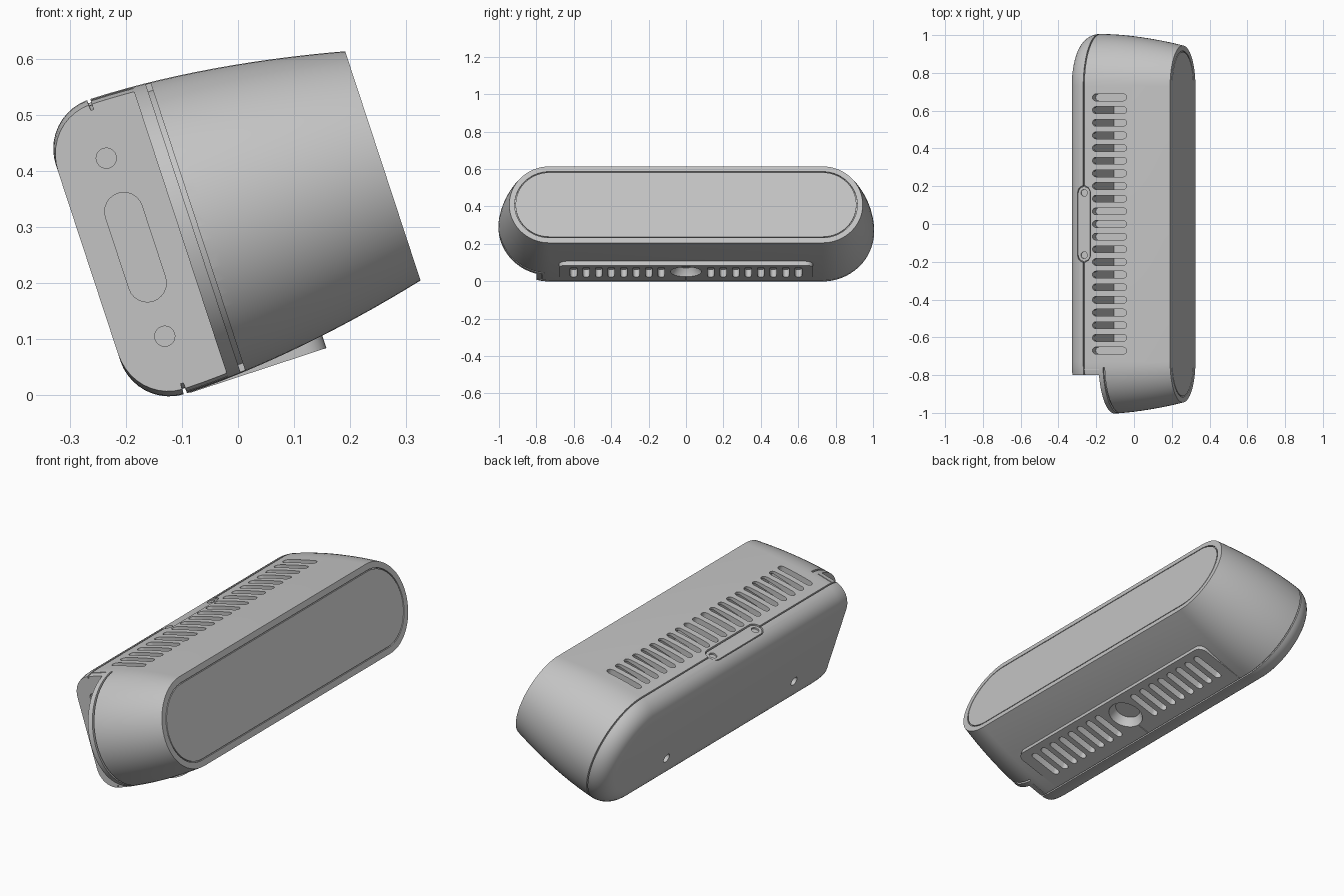
import bpy, bmesh, math
from mathutils import Matrix, Vector

if "Cube" in bpy.data.objects:
    bpy.data.objects.remove(bpy.data.objects["Cube"])

# Local frame: x runs back to front along the housing, z is its height from
# the centre line; TILT leans it back onto its foot.
TILT = Matrix.Rotation(math.radians(-18.2), 4, 'Y') @ Matrix.Translation((0, 0, 0.308))
SPINE = 0.73      # half length of the straight part of the housing

grey = bpy.data.materials.new("satin_grey")
grey.use_nodes = True
grey.diffuse_color = (0.55, 0.55, 0.55, 1)
grey.node_tree.nodes["Principled BSDF"].inputs["Base Color"].default_value = (0.55, 0.55, 0.55, 1)


def pill(bm, axes, centre, half, stations, seg=12, closed=False):
    """Loft pill outlines of (height, radius); axes name long, wide, height."""
    idx = ["xyz".index(c) for c in axes]
    rings = []
    for h, r in stations:
        ring = []
        for side in (1, -1):
            for i in range(seg + 1):
                a = math.pi * (i / seg - 0.5)
                p = Vector(centre)
                p[idx[0]] += side * (half + r * math.cos(a))
                p[idx[1]] += side * r * math.sin(a)
                p[idx[2]] += h
                ring.append(bm.verts.new(p))
        rings.append(ring)
    pairs = list(zip(rings, rings[1:]))
    if closed:
        pairs.append((rings[-1], rings[0]))
    else:
        bm.faces.new(rings[0])
        bm.faces.new(rings[-1])
    for low, high in pairs:
        for i in range(len(low)):
            j = (i + 1) % len(low)
            bm.faces.new((low[i], low[j], high[j], high[i]))


def box(bm, low, high):
    low, high = Vector(low), Vector(high)
    mat = Matrix.Translation((low + high) / 2) @ Matrix.Diagonal((*(high - low), 1))
    return bmesh.ops.create_cube(bm, size=1, matrix=mat)["verts"]


def finish(bm, name):
    bmesh.ops.remove_doubles(bm, verts=bm.verts, dist=1e-5)
    bmesh.ops.recalc_face_normals(bm, faces=bm.faces)
    bm.transform(TILT)
    mesh = bpy.data.meshes.new(name)
    bm.to_mesh(mesh)
    bm.free()
    obj = bpy.data.objects.new(name, mesh)
    bpy.context.collection.objects.link(obj)
    mesh.materials.append(grey)
    return obj


def combine(obj, tool, operation='DIFFERENCE'):
    tool.hide_render = True
    mod = obj.modifiers.new("cut", 'BOOLEAN')
    mod.operation, mod.solver, mod.object = operation, 'EXACT', tool
    bpy.context.view_layer.objects.active = obj
    bpy.ops.object.modifier_apply(modifier=mod.name)
    bpy.data.objects.remove(tool)


def smooth(obj):
    bpy.ops.object.select_all(action='DESELECT')
    obj.select_set(True)
    bpy.context.view_layer.objects.active = obj
    bpy.ops.object.shade_smooth_by_angle(angle=math.radians(30))


# Housing: rounded back cover, seam groove, then a gentle taper to the front
profile = []
for i in range(11):
    a = math.radians(i * 8.8)
    profile.append((-0.088 - 0.092 * math.cos(a), 0.184 + 0.092 * math.sin(a)))
profile += [(-0.0905, 0.266), (-0.0855, 0.266)]
for i in range(15):
    t = i / 14
    profile.append((-0.085 + 0.458 * t, 0.276 - 0.061 * t ** 1.8))
bm = bmesh.new()
pill(bm, "yzx", (0, 0, 0), SPINE, profile, 32)
housing = finish(bm, "housing")

# Foot: flat vent block under the front shell
bm = bmesh.new()
box(bm, (-0.08, -0.68, -0.277), (0.176, 0.68, -0.2))
corners = [e for e in bm.edges if all(v.co.x > 0 for v in e.verts)
           and abs(e.verts[0].co.z - e.verts[1].co.z) > 0.01]
bmesh.ops.bevel(bm, geom=corners, offset=0.04, segments=6, profile=0.5, affect='EDGES')
combine(housing, finish(bm, "foot"), 'UNION')

# End notch, inner chambers, tab pocket, back holes and front panel seam
bm = bmesh.new()
box(bm, (-0.3, -1.1, -0.5), (-0.007, -0.8, 0.5))
for side in (-1, 1):
    a, b = sorted((side * 0.1, side * 0.635))
    box(bm, (-0.04, a, -0.093), (0.15, b, 0.245))
    pill(bm, "yzx", (0, side * 0.5 - 0.02, -0.12), 0, [(-0.22, 0.022), (-0.15, 0.022)])
pill(bm, "yxz", (-0.088, 0, 0), 0.165, [(0.255, 0.037), (0.3, 0.037)])
pill(bm, "yzx", (0, 0, 0), SPINE,
     [(0.363, 0.181), (0.363, 0.186), (0.39, 0.186), (0.39, 0.181)], 32, True)
combine(housing, finish(bm, "main_cutter"))

# Vents, round foot recess, end plate recesses and seam lines
bm = bmesh.new()
for i in range(-10, 11):
    pill(bm, "xyz", (0.0525, i * 0.067, 0), 0.0745, [(0.22, 0.018), (0.3, 0.018)], 8)
for side in (-1, 1):
    for i in range(8):
        pill(bm, "xyz", (0.06, side * (0.132 + i * 0.067), 0), 0.065,
             [(-0.32, 0.018), (-0.235, 0.018)], 8)
    pill(bm, "zxy", (-0.091, 0, side * 0.167), 0, [(-0.9, 0.018), (-0.79, 0.018)])
    a, b = sorted((side * 0.266, side * 0.3))
    box(bm, (-0.088, -0.772, a), (-0.006, -0.767, b))
pill(bm, "zxy", (-0.091, 0, 0), 0.067, [(-0.9, 0.034), (-0.79, 0.034)])
pill(bm, "xyz", (0.065, 0, 0), 0, [(-0.32, 0.085), (-0.27, 0.082), (-0.235, 0.06)], 20)
box(bm, (-0.08, -0.002, -0.3), (-0.023, 0.002, -0.272))
combine(housing, finish(bm, "vent_cutter"))

# Seam groove around the exposed end of the front shell
bm = bmesh.new()
pill(bm, "yzx", (0, 0, 0), SPINE,
     [(0.017, 0.3), (0.026, 0.3), (0.026, 0.258), (0.017, 0.258)], 32, True)
groove = finish(bm, "groove_cutter")
bm = bmesh.new()
box(bm, (-0.1, -1.2, -0.5), (0.1, -0.76, 0.5))
combine(groove, finish(bm, "groove_limit"), 'INTERSECT')
combine(housing, groove)
smooth(housing)

# Top tab with two screw recesses
bm = bmesh.new()
pill(bm, "yxz", (-0.088, 0, 0), 0.165, [(0.25, 0.033), (0.27, 0.033)])
tab = finish(bm, "top_tab")
bm = bmesh.new()
for side in (-1, 1):
    pill(bm, "yxz", (-0.088, side * 0.165, 0), 0, [(0.262, 0.018), (0.3, 0.018)])
combine(tab, finish(bm, "screw_cutter"))
smooth(tab)
